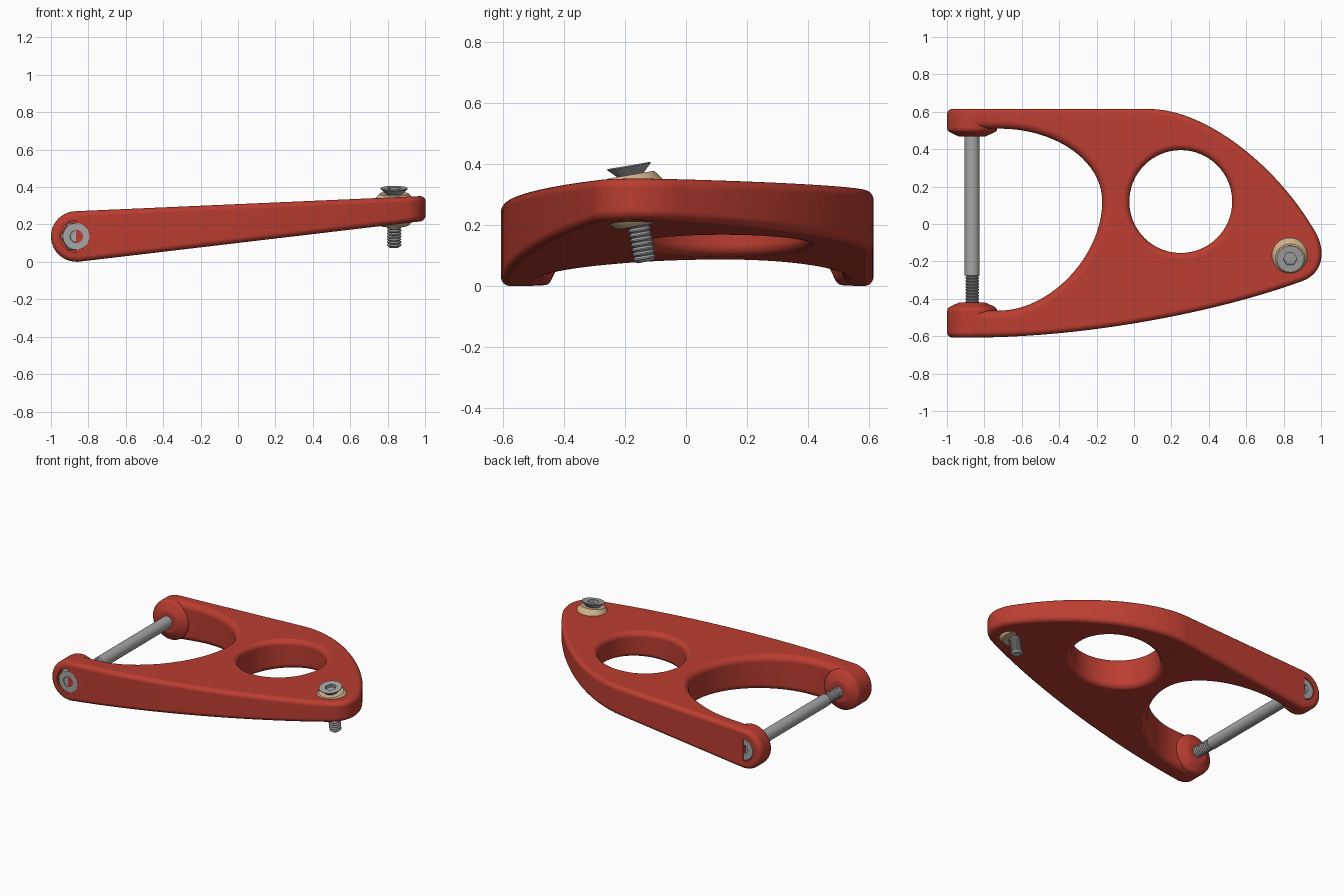
import bpy, bmesh, math
from mathutils import Vector
from mathutils.geometry import interpolate_bezier

if "Cube" in bpy.data.objects:
    bpy.data.objects.remove(bpy.data.objects["Cube"])


def material(name, rgb):
    m = bpy.data.materials.new(name)
    m.use_nodes = True
    col = (*rgb, 1)
    m.diffuse_color = col
    m.node_tree.nodes["Principled BSDF"].inputs["Base Color"].default_value = col
    return m


RED = material("red paint", (0.5, 0.047, 0.03))
STEEL = material("steel", (0.38, 0.38, 0.38))
TAN = material("tan bearing", (0.62, 0.45, 0.26))


def finish(bm, name, mat, angle=35):
    bmesh.ops.remove_doubles(bm, verts=bm.verts, dist=1e-5)
    bmesh.ops.recalc_face_normals(bm, faces=bm.faces)
    me = bpy.data.meshes.new(name)
    bm.to_mesh(me)
    bm.free()
    me.materials.append(mat)
    me.shade_smooth()
    me.set_sharp_from_angle(angle=math.radians(angle))
    ob = bpy.data.objects.new(name, me)
    bpy.context.collection.objects.link(ob)
    wn = ob.modifiers.new("normals", 'WEIGHTED_NORMAL')
    wn.weight = 100
    wn.keep_sharp = True
    return ob


def skin(bm, rows, closed):
    """Quads between successive rows of vertices."""
    pairs = list(zip(rows, rows[1:]))
    if closed:
        pairs.append((rows[-1], rows[0]))
    for a, b in pairs:
        for i in range(len(a) - 1):
            bm.faces.new((a[i], b[i], b[i + 1], a[i + 1]))


def lathe(name, profile, mat, origin, axis, n=48):
    """Turn (radius, height[, hex]) points about an axis; hex points get six sides."""
    q = Vector(axis).to_track_quat('Z', 'Y')
    bm = bmesh.new()
    rows = []
    sixth = math.pi / 3
    for k in range(n):
        a = math.tau * k / n
        hexed = math.cos(sixth / 2) / math.cos((k % (n // 6)) * math.tau / n - sixth / 2)
        row = []
        for r, h, *six in profile:
            r *= hexed if six else 1
            p = Vector((r * math.cos(a), r * math.sin(a), h))
            row.append(bm.verts.new(Vector(origin) + q @ p))
        rows.append(row)
    skin(bm, rows, True)
    bmesh.ops.dissolve_degenerate(bm, dist=1e-6, edges=bm.edges)
    return finish(bm, name, mat)


def thread(r, start, end, pitch):
    count = round(abs(end - start) / pitch)
    step = (end - start) / count
    pts = []
    for i in range(count):
        h = start + i * step
        pts += [(r * 0.82, h), (r, h + step * 0.35), (r, h + step * 0.6)]
    return pts + [(r * 0.82, end)]


def path(*segments, steps=20):
    pts = []
    for seg in segments:
        s = steps if len(seg) == 4 else 1
        ctrl = seg if s > 1 else (seg[0], seg[0], seg[1], seg[1])
        new = interpolate_bezier(*[Vector(p) for p in ctrl], s + 1)
        pts += new if not pts else new[1:]
    return [p.to_2d() for p in pts]


# Arm plate: flat sloping top and bottom with rounded rims
PIN_X, PIN_Z, EYE_R = -0.865, 0.136, 0.135


def top_z(x):
    return 0.271 + 0.0437 * (x - PIN_X)


def bottom_z(x):
    return 0.001 + 0.118 * (x + 0.85)


def rim_strip(bm, pts, r, closed=False, k=6):
    rows = []
    n = len(pts)
    for i, p in enumerate(pts):
        a = pts[(i - 1) % n] if closed else pts[max(i - 1, 0)]
        b = pts[(i + 1) % n] if closed else pts[min(i + 1, n - 1)]
        t = (b - a).normalized()
        inward = Vector((-t.y, t.x))
        row = []
        for side in (0, 1):
            for j in range(k + 1):
                ang = math.pi / 2 * (k - j if side else j) / k
                q = p + inward * r * (1 - math.sin(ang))
                d = r * (1 - math.cos(ang))
                z = top_z(q.x) - d if side else bottom_z(q.x) + d
                row.append(bm.verts.new((q.x, q.y, z)))
        rows.append(row)
    skin(bm, rows, closed)
    return rows


FRONT, REAR = -0.607, 0.615
outer_path = path(
    ((PIN_X, FRONT, 0), (-0.25, FRONT, 0), (0.45, -0.47, 0), (0.90, -0.305, 0)),
    ((0.90, -0.305, 0), (1.01, -0.265, 0), (1.04, -0.14, 0), (0.95, -0.01, 0)),
    ((0.95, -0.01, 0), (0.75, 0.32, 0), (0.38, REAR, 0), (0.08, REAR, 0)),
    ((0.08, REAR, 0), (PIN_X, REAR, 0)))
inner_path = path(
    ((PIN_X, 0.51, 0), (-0.72, 0.51, 0)),
    ((-0.72, 0.51, 0), (-0.42, 0.51, 0), (-0.17, 0.34, 0), (-0.17, 0.12, 0)),
    ((-0.17, 0.12, 0), (-0.17, -0.17, 0), (-0.45, -0.463, 0), (-0.72, -0.463, 0)),
    ((-0.72, -0.463, 0), (PIN_X, -0.463, 0)))
hole_path = [Vector((0.25 + 0.275 * math.cos(a), 0.12 - 0.275 * math.sin(a)))
             for a in (math.tau * i / 64 for i in range(64))]

bm = bmesh.new()
outer = rim_strip(bm, outer_path, 0.03)
inner = rim_strip(bm, inner_path, 0.042)
hole = rim_strip(bm, hole_path, 0.035, closed=True)
bm.faces.new(outer[0] + inner[-1][::-1])
bm.faces.new(outer[-1] + inner[0][::-1])
for end in (0, -1):
    rim = {row[end] for row in outer + inner + hole}
    edges = [e for e in bm.edges if e.is_boundary and set(e.verts) <= rim]
    bmesh.ops.triangle_fill(bm, edges=edges, use_beauty=True, normal=(0, 0, 1))
finish(bm, "arm_plate", RED)

# Round eyes at the ends of the two arms, with a shallow pocket outside
PIN = (PIN_X, 0, PIN_Z)


def eye(name, axis, inside, outside, pocket):
    prof = [(0, inside), (0.068, inside), (0.076, inside + 0.002),
            (0.122, inside + 0.024), (0.132, inside + 0.034), (EYE_R, inside + 0.05)]
    for j in range(7):
        a = math.pi / 2 * j / 6
        prof.append((EYE_R - 0.03 * (1 - math.cos(a)), outside - 0.03 * (1 - math.sin(a))))
    prof += [(pocket, outside), (pocket, outside - 0.03), (0, outside - 0.03)]
    lathe(name, prof, RED, PIN, axis)


FORWARD, BACK = (0, -1, 0), (0, 1, 0)
eye("front_eye", FORWARD, 0.42, -FRONT, 0.086)
eye("rear_eye", BACK, 0.468, REAR, 0.076)

# Hinge pin with threaded front end, nut and socket head
lathe("hinge_pin", [(0, -0.58), (0.04, -0.58), (0.04, 0.275)]
      + thread(0.037, 0.28, 0.44, 0.016) + [(0, 0.44)], STEEL, PIN, FORWARD)
lathe("hinge_nut", [(0, 0.56), (0.084, 0.56, 1), (0.084, 0.598, 1), (0.071, 0.607),
                    (0.036, 0.607), (0.036, 0.602), (0.033, 0.602), (0.031, 0.606),
                    (0, 0.606)], STEEL, PIN, FORWARD)
lathe("hinge_pin_head", [(0, 0.57), (0.073, 0.57), (0.073, 0.61), (0.07, 0.613),
                         (0.036, 0.613), (0.034, 0.612, 1), (0.034, 0.59, 1), (0, 0.59)],
      STEEL, PIN, BACK)

# Ball bearing and its tilted bolt at the tip
BALL, TILT = (0.835, -0.168, 0.28), (0, -0.17, 1)
BALL_R, CUT = 0.115, 0.085
lim = math.asin(CUT / BALL_R)
arc = [lim * (i / 8 - 1) for i in range(17)]
lathe("ball_bearing", [(0, -CUT)] + [(BALL_R * math.cos(a), BALL_R * math.sin(a)) for a in arc]
      + [(0, CUT)], TAN, BALL, TILT)
lathe("ball_bolt", [(0, -0.205), (0.026, -0.205)] + thread(0.038, -0.2, -0.075, 0.0155)
      + [(0.037, -0.07), (0.037, 0.078), (0.072, 0.112), (0.072, 0.116), (0.04, 0.116),
         (0.037, 0.115, 1), (0.037, 0.093, 1), (0, 0.093)], STEEL, BALL, TILT)
